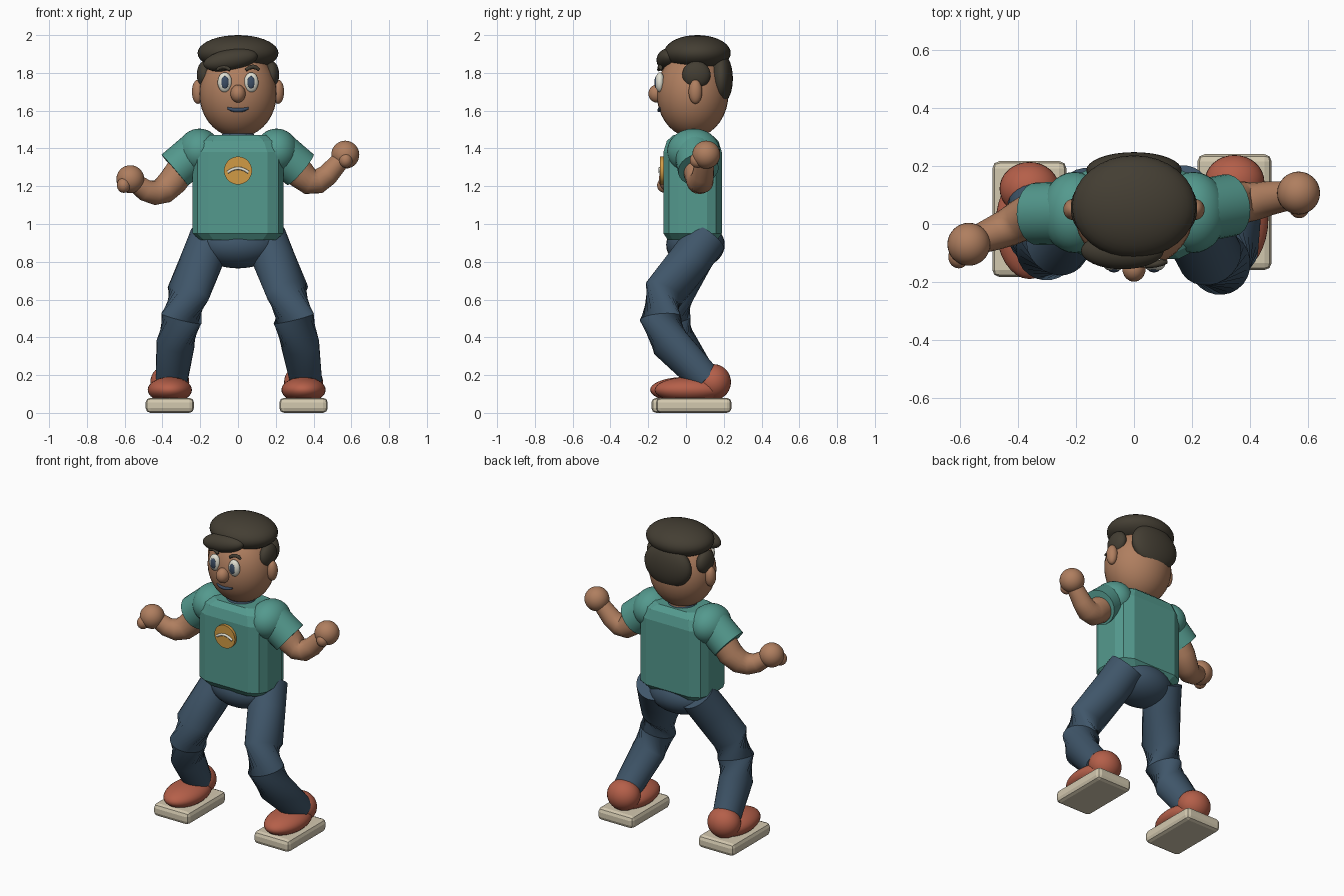
import bpy, bmesh, math
from mathutils import Matrix, Vector

if "Cube" in bpy.data.objects:
    bpy.data.objects.remove(bpy.data.objects["Cube"])


def material(name, rgb):
    m = bpy.data.materials.new(name)
    m.diffuse_color = (*rgb, 1)
    m.use_nodes = True
    m.node_tree.nodes["Principled BSDF"].inputs["Base Color"].default_value = m.diffuse_color
    return m


TEAL = material("teal shirt", (0.088, 0.32, 0.27))
DENIM = material("dark denim", (0.050, 0.092, 0.142))
SKIN = material("tan skin", (0.43, 0.21, 0.115))
HAIR = material("dark brown hair", (0.057, 0.048, 0.033))
RED = material("brick red", (0.46, 0.115, 0.067))
SOLE = material("cream sole", (0.65, 0.58, 0.43))
GOLD = material("gold badge", (0.64, 0.33, 0.06))
WHITE = material("off white", (0.75, 0.74, 0.64))
SLATE = material("slate blue", (0.045, 0.075, 0.13))


def finish(bm, name, mat, angle=40):
    bmesh.ops.recalc_face_normals(bm, faces=bm.faces[:])
    me = bpy.data.meshes.new(name)
    bm.to_mesh(me)
    bm.free()
    me.materials.append(mat)
    ob = bpy.data.objects.new(name, me)
    bpy.context.collection.objects.link(ob)
    if angle:
        bpy.ops.object.select_all(action='DESELECT')
        ob.select_set(True)
        bpy.context.view_layer.objects.active = ob
        bpy.ops.object.shade_smooth_by_angle(angle=math.radians(angle))
    return ob


def ellipsoid(name, mat, center, radii, tilt=0):
    bm = bmesh.new()
    mx = (Matrix.Translation(center) @ Matrix.Rotation(math.radians(tilt), 4, 'Y')
          @ Matrix.Diagonal((*radii, 1)))
    bmesh.ops.create_uvsphere(bm, u_segments=32, v_segments=18, radius=1, matrix=mx)
    return finish(bm, name, mat)


def loft(bm, rings):
    loops = [[bm.verts.new(p) for p in ring] for ring in rings]
    n = len(loops[0])
    for a, b in zip(loops, loops[1:]):
        for i in range(n):
            j = (i + 1) % n
            bm.faces.new((a[i], a[j], b[j], b[i]))
    bm.faces.new(loops[0])
    bm.faces.new(loops[-1])


def tube(name, mat, points, radii, sides=20):
    pts = [Vector(p) for p in points]
    rings = []
    for i, p in enumerate(pts):
        t = pts[min(i + 1, len(pts) - 1)] - pts[max(i - 1, 0)]
        q = t.to_track_quat('Z', 'Y')
        rings.append([p + q @ Vector((radii[i] * math.cos(k * math.tau / sides),
                                      radii[i] * math.sin(k * math.tau / sides), 0))
                      for k in range(sides)])
    bm = bmesh.new()
    loft(bm, rings)
    return finish(bm, name, mat, 50)


# Torso: box with two-step chamfered corners, rounded at hem and shoulders
quarter = [(0.24, 0.075), (0.215, 0.125), (0.155, 0.155)]
section = (quarter + [(-x, y) for x, y in reversed(quarter)]
           + [(-x, -y) for x, y in quarter] + [(x, -y) for x, y in reversed(quarter)])
bm = bmesh.new()
loft(bm, [[(x * s, 0.035 + y * s, z) for x, y in section]
          for z, s in ((0.915, 0.84), (0.95, 1), (1.38, 1), (1.44, 0.88), (1.47, 0.66))])
finish(bm, "shirt_torso", TEAL, 0)

# Badge with a plain curved stripe
tube("badge", GOLD, [(0, -0.10, 1.283), (0, -0.138, 1.283)], [0.074] * 2, 32)
tube("badge_stripe", WHITE,
     [(x, -0.138, 1.295 - 7 * x * x) for x in (-0.055, -0.037, -0.018, 0, 0.018, 0.037, 0.055)],
     [0.008] * 7, 8)

# Neck and collar
tube("neck", SKIN, [(0, 0.04, 1.42), (0, 0.04, 1.54)], [0.08] * 2)
tube("collar", DENIM, [(0, 0.035, z) for z in (1.44, 1.465, 1.48)], [0.09, 0.09, 0.082])

# Head and hair
ellipsoid("head", SKIN, (0, 0.035, 1.69), (0.205, 0.19, 0.232))
ellipsoid("hair_cap", HAIR, (0, 0.06, 1.905), (0.214, 0.177, 0.095))
ellipsoid("hair_back", HAIR, (0, 0.185, 1.77), (0.165, 0.063, 0.135))
ellipsoid("hair_fringe", HAIR, (-0.04, -0.092, 1.868), (0.145, 0.064, 0.057), -10)
ellipsoid("nose", SKIN, (0, -0.155, 1.69), (0.04, 0.044, 0.047))
tube("mouth", SLATE,
     [(x, -0.142 + 2.5 * x * x, 1.602 + 4 * x * x)
      for x in (-0.055, -0.035, -0.015, 0.015, 0.035, 0.055)],
     [0.006, 0.01, 0.011, 0.011, 0.01, 0.006], 8)
for s, side in ((-1, "left"), (1, "right")):
    ellipsoid(f"hair_{side}", HAIR, (s * 0.178, 0.055, 1.79), (0.04, 0.075, 0.072))
    ellipsoid(f"ear_{side}", SKIN, (s * 0.212, 0.05, 1.70), (0.032, 0.036, 0.064))
    ellipsoid(f"eye_{side}", WHITE, (s * 0.07, -0.138, 1.75), (0.038, 0.025, 0.053))
    ellipsoid(f"iris_{side}", SLATE, (s * 0.069, -0.157, 1.75), (0.02, 0.01, 0.033))
    tube(f"eyebrow_{side}", HAIR,
         [(s * x, -0.145 + 0.2 * (x - 0.04), z) for x, z in
          ((0.042, 1.815), (0.06, 1.828), (0.08, 1.833), (0.098, 1.827), (0.112, 1.815))],
         [0.008, 0.011, 0.012, 0.011, 0.007], 8)

# Arms: shoulder, sleeve, bent arm, fist and thumb
arms = {
    "left": (-1, (-0.335, 0.035, 1.285),
             [(-0.27, 0.04, 1.33), (-0.345, 0.035, 1.225), (-0.395, 0.01, 1.178),
              (-0.44, -0.015, 1.165), (-0.49, -0.035, 1.178), (-0.555, -0.06, 1.225)],
             (-0.57, -0.07, 1.237), (-0.605, -0.113, 1.205)),
    "right": (1, (0.33, 0.065, 1.288),
              [(0.27, 0.05, 1.34), (0.335, 0.07, 1.26), (0.38, 0.075, 1.226),
               (0.425, 0.08, 1.225), (0.475, 0.09, 1.26), (0.55, 0.1, 1.345)],
              (0.568, 0.107, 1.367), (0.57, 0.06, 1.338)),
}
for side, (s, cuff, path, fist, thumb) in arms.items():
    ellipsoid(f"shoulder_{side}", TEAL, (s * 0.205, 0.04, 1.385), (0.115, 0.14, 0.12))
    tube(f"sleeve_{side}", TEAL, [(s * 0.2, 0.04, 1.40), cuff], [0.108, 0.108], 24)
    tube(f"arm_{side}", SKIN, path, [0.08, 0.078, 0.072, 0.065, 0.058, 0.048])
    ellipsoid(f"fist_{side}", SKIN, fist, (0.074,) * 3)
    ellipsoid(f"thumb_{side}", SKIN, thumb, (0.036, 0.04, 0.04))

# Hips and legs
ellipsoid("hips", DENIM, (0, 0.05, 0.89), (0.21, 0.155, 0.125))
legs = {
    "left": [(-0.145, 0.095, 0.93), (-0.195, 0.02, 0.80), (-0.265, -0.07, 0.63),
             (-0.3, -0.085, 0.50), (-0.33, -0.045, 0.37), (-0.352, 0.09, 0.17)],
    "right": [(0.145, 0.11, 0.93), (0.195, 0.015, 0.80), (0.262, -0.11, 0.64),
              (0.295, -0.135, 0.50), (0.328, -0.085, 0.37), (0.36, 0.11, 0.17)],
}
for side, path in legs.items():
    tube(f"leg_{side}", DENIM, path, [0.112, 0.113, 0.113, 0.11, 0.102, 0.085], 24)

# Shoes: bevelled sole, toe and heel
for side, x, y in (("left", -0.361, 0.017), ("right", 0.347, 0.041)):
    bm = bmesh.new()
    bmesh.ops.create_cube(bm, size=1, matrix=Matrix.Translation((x, y, 0.04))
                          @ Matrix.Diagonal((0.256, 0.40, 0.08, 1)))
    bmesh.ops.bevel(bm, geom=bm.edges[:], offset=0.025, segments=2, profile=0.5,
                    affect='EDGES')
    finish(bm, f"shoe_sole_{side}", SOLE, 0)
    ellipsoid(f"shoe_toe_{side}", RED, (x, y - 0.02, 0.122), (0.117, 0.187, 0.068))
    ellipsoid(f"shoe_heel_{side}", RED, (x, y + 0.105, 0.163), (0.103, 0.092, 0.095))
